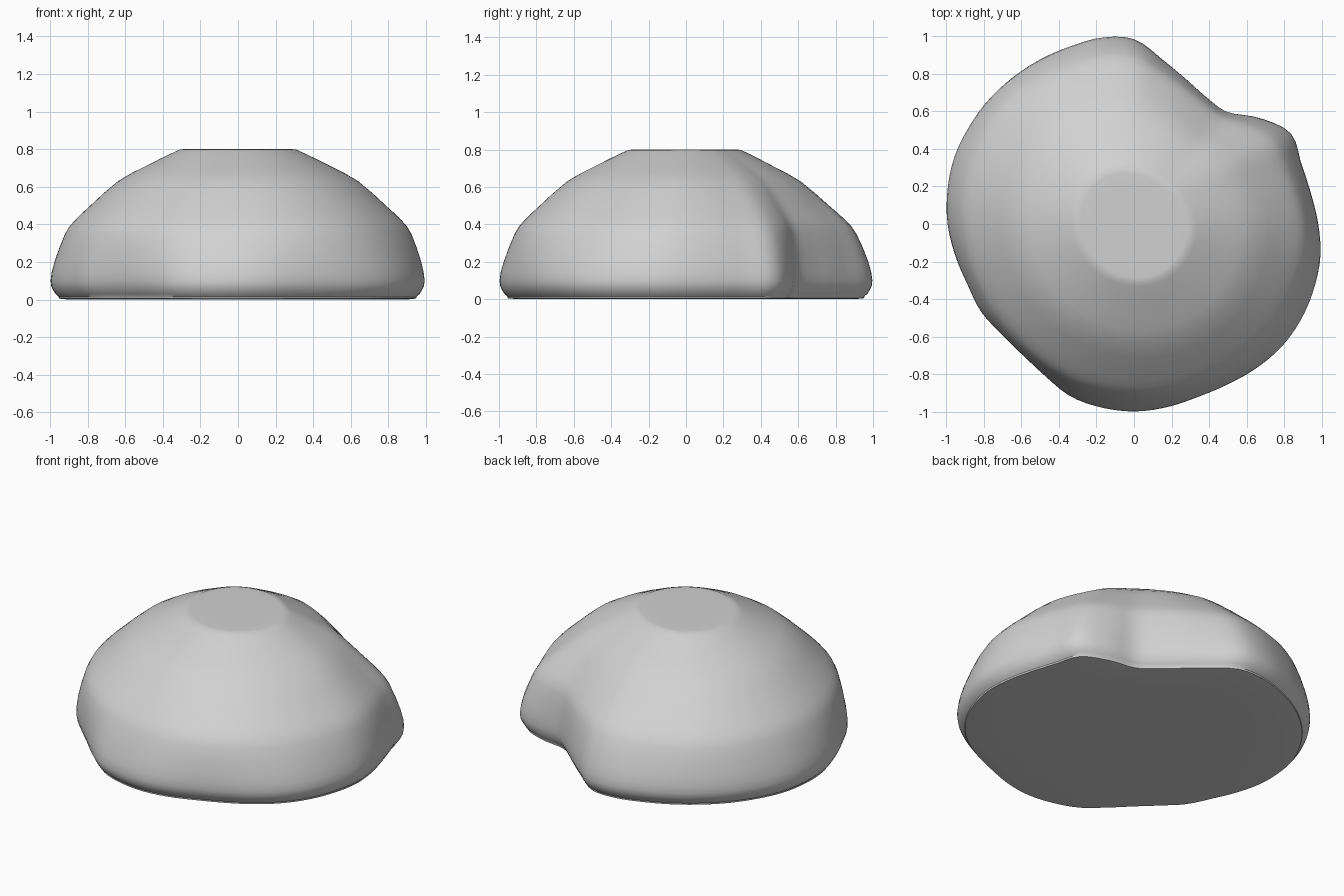
import bpy, bmesh, math

if "Cube" in bpy.data.objects:
    bpy.data.objects.remove(bpy.data.objects["Cube"])

SIDES = 120

# Radius of the boulder's footprint at every ten degrees, from +x towards +y
OUTLINE = [.98, .955, .947, .965, .875, .773, .773, .815, .885,
           .985, 1.008, 1.005, 1.008, 1.012, 1.018, 1.02, 1.022, 1.01,
           .993, .965, .94, .935, .91, .907, .935, .98, .995,
           1.0, .99, .978, .985, 1.005, 1.023, 1.027, 1.02, 1.008]

# Dome profile: radius factor and height
PROFILE = [(.45, 0), (.9, 0), (.955, .015), (.985, .05), (1, .1), (.985, .2),
           (.935, .35), (.885, .42), (.8, .5), (.65, .63), (.5, .71),
           (.34, .787), (.29, .8), (.15, .8)]


def spline(a, b, c, d, t):
    """Catmull-Rom value between b and c."""
    return b + .5 * t * (c - a + t * (2*a - 5*b + 4*c - d + t * (3*(b - c) + d - a)))


def around(table, angle):
    """Smooth periodic lookup of a radius table."""
    n = len(table)
    pos = angle / math.tau * n
    i = int(pos)
    return spline(*(table[(i + k) % n] for k in (-1, 0, 1, 2)), pos - i)


def smoothstep(t):
    t = min(max(t, 0), 1)
    return t * t * (3 - 2 * t)


# Evened-out outline that the dents fade into higher up
count = len(OUTLINE)
EVEN = [sum(OUTLINE[(i + k) % count] for k in range(-4, 5)) / 9 for i in range(count)]

# Subdivide the profile
levels = []
for i in range(len(PROFILE) - 1):
    p = [PROFILE[min(max(i + k, 0), len(PROFILE) - 1)] for k in (-1, 0, 1, 2)]
    for t in (0, .5):
        levels.append((spline(*(q[0] for q in p), t),
                       min(max(spline(*(q[1] for q in p), t), 0), .8)))
levels.append(PROFILE[-1])

# Stack the rings, keeping the large back notch almost to the top
bm = bmesh.new()
rings = []
for scale, z in levels:
    ring = []
    for j in range(SIDES):
        a = math.tau * j / SIDES
        fade = .45 + .65 * max(0, math.cos(a - math.radians(60))) ** 2
        w = smoothstep(z / fade)
        r = scale * ((1 - w) * around(OUTLINE, a) + w * around(EVEN, a))
        ring.append(bm.verts.new((r * math.cos(a), r * math.sin(a), z)))
    rings.append(ring)
for low, high in zip(rings, rings[1:]):
    for j in range(SIDES):
        k = (j + 1) % SIDES
        bm.faces.new((low[j], low[k], high[k], high[j]))
bm.faces.new(rings[0][::-1])
bm.faces.new(rings[-1])
bmesh.ops.recalc_face_normals(bm, faces=bm.faces)

mesh = bpy.data.meshes.new("boulder")
bm.to_mesh(mesh)
bm.free()
boulder = bpy.data.objects.new("boulder", mesh)
bpy.context.collection.objects.link(boulder)

# Plain stone colour
stone = bpy.data.materials.new("stone_grey")
stone.use_nodes = True
colour = (.64, .64, .64, 1)
stone.diffuse_color = colour
stone.node_tree.nodes["Principled BSDF"].inputs["Base Color"].default_value = colour
mesh.materials.append(stone)

bpy.context.view_layer.objects.active = boulder
boulder.select_set(True)
bpy.ops.object.shade_smooth_by_angle(angle=math.radians(40))
